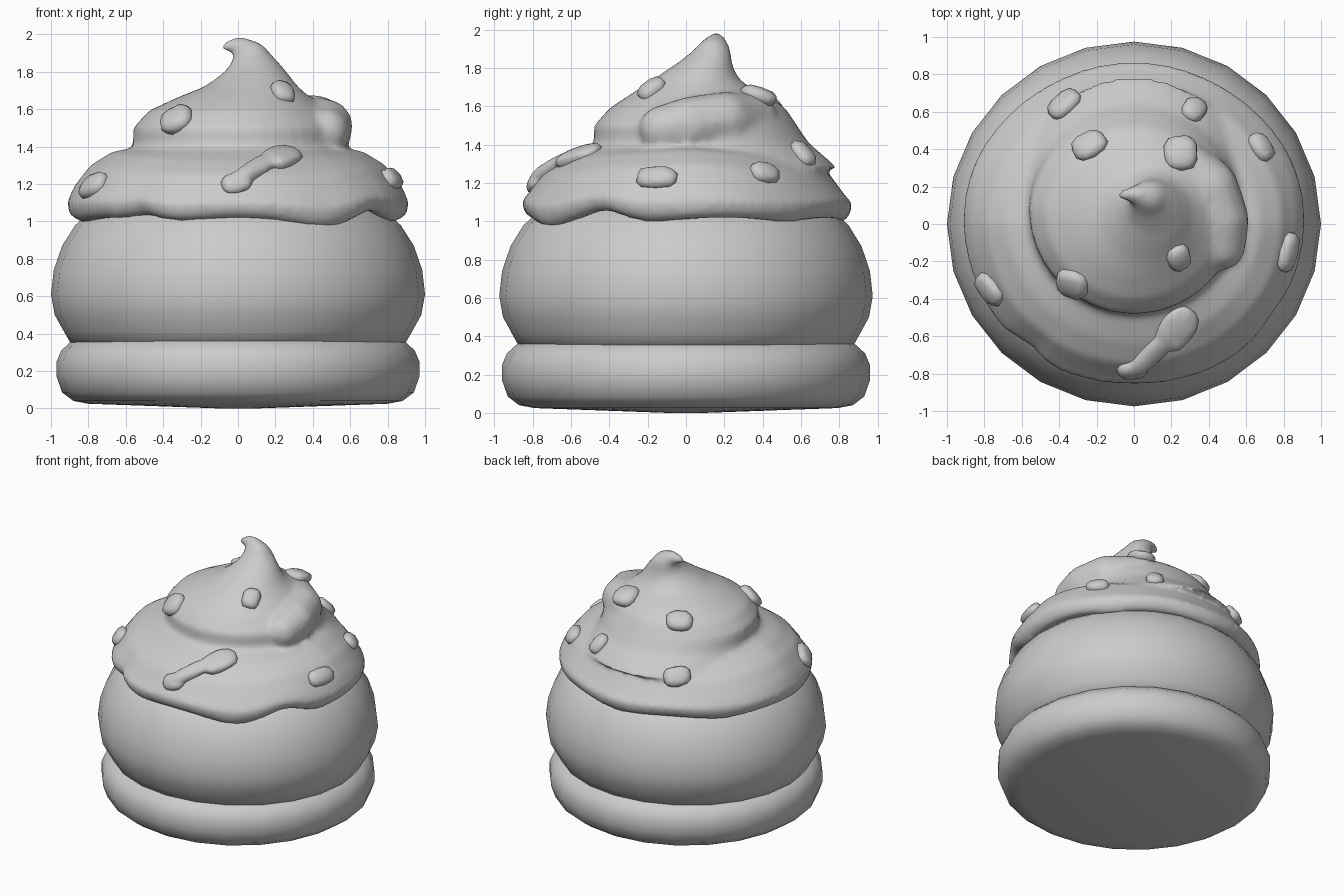
import bpy, bmesh, math, random
from mathutils import Vector, Quaternion, Matrix

random.seed(4)
cube = bpy.data.objects.get("Cube")
if cube:
    bpy.data.objects.remove(cube, do_unlink=True)

grey = bpy.data.materials.new("plain grey")
grey.use_nodes = True
grey.diffuse_color = (0.6, 0.6, 0.6, 1)
grey.node_tree.nodes["Principled BSDF"].inputs["Base Color"].default_value = (0.6, 0.6, 0.6, 1)


def finish(name, bm):
    """Turn a bmesh into a smooth shaded object."""
    bmesh.ops.recalc_face_normals(bm, faces=bm.faces)
    mesh = bpy.data.meshes.new(name)
    bm.to_mesh(mesh)
    bm.free()
    mesh.materials.append(grey)
    mesh.shade_smooth()
    ob = bpy.data.objects.new(name, mesh)
    bpy.context.collection.objects.link(ob)
    return ob


def loft(bm, rings, sides, shape=None):
    """Skin closed rings of (cx, cy, radius, z); shape may change each point."""
    loops = []
    for i, (cx, cy, r, z) in enumerate(rings):
        loop = []
        for j in range(sides):
            a = 2 * math.pi * j / sides
            rr, zz = shape(i, a, r, z) if shape else (r, z)
            loop.append(bm.verts.new((cx + rr * math.cos(a), cy + rr * math.sin(a), zz)))
        loops.append(loop)
    for lo, hi in zip(loops, loops[1:]):
        for j in range(sides):
            k = (j + 1) % sides
            bm.faces.new((lo[j], lo[k], hi[k], hi[j]))
    bm.faces.new(loops[0][::-1])
    bm.faces.new(loops[-1])


def ridge(bm, knots, steps=8):
    """A fat rope of overlapping balls through (x, y, z, radius) knots."""
    for p, q in zip(knots, knots[1:]):
        for s in range(steps + 1):
            x, y, z, r = Vector(p).lerp(Vector(q), s / steps)
            bmesh.ops.create_icosphere(bm, subdivisions=2, radius=r,
                                       matrix=Matrix.Translation((x, y, z)))


def turned(name, profile, depth):
    """A round part from (radius, height) pairs, slightly narrower in depth."""
    bm = bmesh.new()
    loft(bm, [(0, 0, r, z) for r, z in profile], 24)
    bmesh.ops.scale(bm, vec=(1, depth, 1), verts=bm.verts)
    ob = finish(name, bm)
    bpy.ops.object.select_all(action='DESELECT')
    ob.select_set(True)
    bpy.context.view_layer.objects.active = ob
    bpy.ops.object.shade_smooth_by_angle(angle=math.radians(50))


# Base layer and round middle
turned("base_layer", [(0.1, 0), (0.8, 0.025), (0.88, 0.04), (0.94, 0.085), (0.97, 0.17),
                      (0.97, 0.25), (0.945, 0.31), (0.89, 0.36), (0.8, 0.38)], 0.99)
turned("round_middle", [(0.7, 0.3), (0.89, 0.34), (0.93, 0.41), (0.98, 0.5), (1, 0.61),
                        (0.985, 0.74), (0.94, 0.87), (0.87, 0.98), (0.78, 1.06), (0.6, 1.1)], 0.975)


# Whipped topping: draped skirt, upper swirl, side curl and hooked tip in one skin
def bump(a, centre, width):
    return math.exp(-((a - centre) / width) ** 2)


def drape(i, a, r, z):
    """Folds and a wavy hem, fading upwards; front and back hang lower."""
    k = max(0, 1 - i / 6)
    fold = bump(a, 4.0, 0.11) + 0.4 * bump(a, 5.7, 0.13)
    hem = (0.05 * bump(a, 5.76, 0.16) - 0.05 * bump(a, 5.3, 0.2)
           + 0.03 * bump(a, 4.1, 0.15) + 0.012 * math.sin(7 * a))
    oval = 1 - 0.055 * math.sin(a) ** 2
    sag = 0.05 * abs(math.sin(a)) if 3 < i < 7 else 0
    return r * oval * (1 + k * (0.01 * math.sin(5 * a) - 0.08 * fold)), z + k * hem - sag


def swirl(i, a, r, z):
    """The back of the swirl runs down into the skirt as one slope."""
    flare = {0: 0.13, 1: 0.0, 2: -0.06, 3: -0.04}.get(i, 0)
    return r + flare * max(0, math.sin(a)), z


bm = bmesh.new()
loft(bm, [(0, 0, r, z) for r, z in
          [(0.76, 1.03), (0.86, 1.005), (0.9, 1.04), (0.915, 1.1), (0.875, 1.19),
           (0.79, 1.3), (0.67, 1.375), (0.5, 1.4), (0.2, 1.45)]], 64, drape)
loft(bm, [(0, 0.08, 0.58, 1.28), (0, 0.08, 0.56, 1.41), (0, 0.08, 0.56, 1.5),
          (0, 0.08, 0.48, 1.59), (0.03, 0.065, 0.36, 1.66), (0.07, 0.05, 0.25, 1.72),
          (0.09, 0.07, 0.185, 1.78), (0.095, 0.1, 0.14, 1.83), (0.08, 0.135, 0.1, 1.89),
          (0.05, 0.15, 0.07, 1.93)], 48, swirl)
ridge(bm, [(0.47, -0.12, 1.48, 0.13), (0.47, 0.02, 1.505, 0.15),
           (0.41, 0.2, 1.53, 0.15), (0.24, 0.35, 1.54, 0.13)])
ridge(bm, [(0.08, 0.14, 1.87, 0.095), (0.03, 0.155, 1.925, 0.06),
           (-0.02, 0.16, 1.945, 0.04), (-0.06, 0.155, 1.935, 0.03)])
topping = finish("whipped_topping", bm)
remesh = topping.modifiers.new("Blend", 'REMESH')
remesh.mode = 'VOXEL'
remesh.voxel_size = 0.02
remesh.use_smooth_shade = True
smooth = topping.modifiers.new("Soften", 'SMOOTH')
smooth.factor = 0.5
smooth.iterations = 9

bpy.context.view_layer.update()
surface = topping.evaluated_get(bpy.context.evaluated_depsgraph_get())


# Sprinkled nut pieces lying on the topping
def nut(bm, x, y, length, width, turn):
    hit, loc, normal, _ = surface.ray_cast(Vector((x, y, 3)), Vector((0, 0, -1)))
    if not hit:
        return
    rot = normal.to_track_quat('Z', 'Y') @ Quaternion((0, 0, 1), turn)
    size = Matrix.Diagonal((length, width, 0.045, 1))
    made = bmesh.ops.create_icosphere(bm, subdivisions=2, radius=1)["verts"]
    for v in made:
        # push the ball towards a rounded block
        v.co = Vector([math.copysign(abs(c) ** 0.75, c) for c in v.co])
        v.co *= random.uniform(0.94, 1.04)
    bmesh.ops.transform(bm, verts=made, matrix=Matrix.LocRotScale(loc, rot, None) @ size)


pieces = [(-0.37, 0.64, 0.1, 0.075, 0.15), (0.32, 0.61, 0.065, 0.085, 0),
          (-0.24, 0.42, 0.1, 0.08, -0.1), (0.25, 0.38, 0.09, 0.1, 0.2),
          (0.68, 0.41, 0.085, 0.065, -0.1), (0.82, -0.15, 0.115, 0.065, 0),
          (-0.77, -0.35, 0.1, 0.075, 0.3), (-0.33, -0.32, 0.095, 0.09, 0.5),
          (0.24, -0.18, 0.065, 0.08, -0.3)]
for n, piece in enumerate(pieces, 1):
    bm = bmesh.new()
    nut(bm, *piece)
    finish(f"nut_piece_{n}", bm)

# Long waisted piece at the front, its lumps fused into one
bm = bmesh.new()
for part in [(-0.01, -0.78, 0.085, 0.065, 0.3), (0.1, -0.69, 0.17, 0.06, 0.75),
             (0.23, -0.56, 0.14, 0.1, 0.7)]:
    nut(bm, *part)
long_nut = finish("long_nut_piece", bm)
fuse = long_nut.modifiers.new("Fuse", 'REMESH')
fuse.mode = 'VOXEL'
fuse.voxel_size = 0.015
fuse.use_smooth_shade = True
soften = long_nut.modifiers.new("Soften", 'SMOOTH')
soften.iterations = 4
